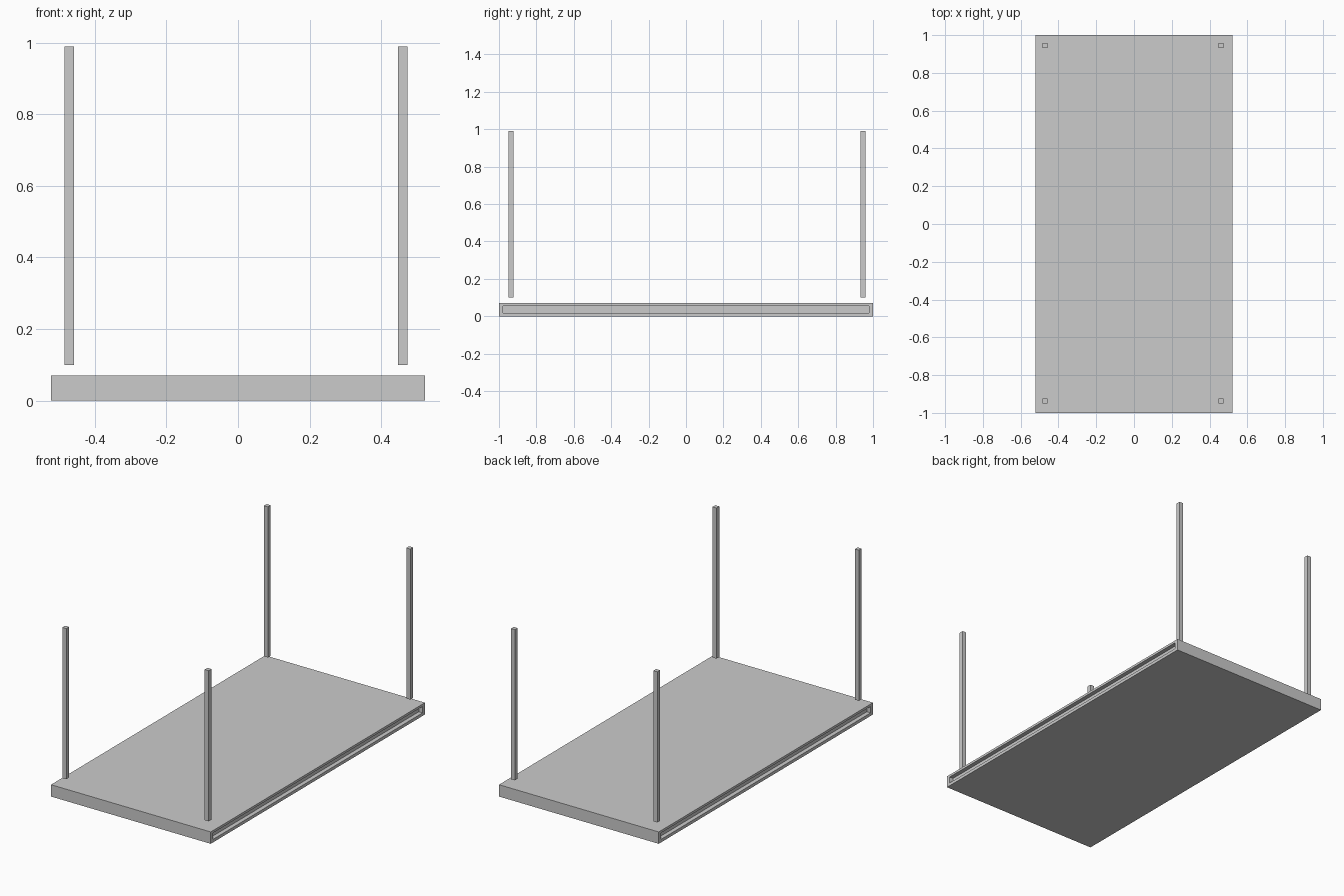
import bpy, bmesh
from mathutils import Matrix, Vector

if "Cube" in bpy.data.objects:
    bpy.data.objects.remove(bpy.data.objects["Cube"])


def add_box(bm, lo, hi):
    lo, hi = Vector(lo), Vector(hi)
    size = hi - lo
    mat = Matrix.Translation((lo + hi) / 2) @ Matrix.Diagonal((*size, 1))
    bmesh.ops.create_cube(bm, size=1, matrix=mat)


def finish(bm, name):
    bmesh.ops.recalc_face_normals(bm, faces=bm.faces)
    mesh = bpy.data.meshes.new(name)
    bm.to_mesh(mesh)
    bm.free()
    obj = bpy.data.objects.new(name, mesh)
    bpy.context.collection.objects.link(obj)


# Base slab with a shallow long recess in each of the two long edges
HX, HY, TOP = 0.522, 1.0, 0.07
SLOT_Y, SLOT_LOW, SLOT_HIGH, DEPTH = 0.978, 0.018, 0.056, 0.025
bm = bmesh.new()
add_box(bm, (-HX, -HY, 0), (HX, HY, TOP))
bm.normal_update()
for face in [f for f in bm.faces if abs(f.normal.x) > 0.9]:
    sign = 1 if face.normal.x > 0 else -1
    # rim of the recess
    bmesh.ops.inset_region(bm, faces=[face], thickness=0.01)
    for v in face.verts:
        v.co.y = SLOT_Y if v.co.y > 0 else -SLOT_Y
        v.co.z = SLOT_HIGH if v.co.z > TOP / 2 else SLOT_LOW
    # recess floor, pushed inwards with new side walls
    bmesh.ops.inset_region(bm, faces=[face], thickness=0.0001)
    for v in face.verts:
        v.co.x = sign * (HX - DEPTH)
        v.co.y = SLOT_Y if v.co.y > 0 else -SLOT_Y
        v.co.z = SLOT_HIGH if v.co.z > TOP / 2 else SLOT_LOW
finish(bm, "base_slab")

# Four square corner posts, floating just above the slab
R = 0.013
for side, x in (("left", -0.471), ("right", 0.46)):
    for end, y in (("front", -0.936), ("back", 0.946)):
        bm = bmesh.new()
        add_box(bm, (x - R, y - R, 0.10), (x + R, y + R, 0.99))
        finish(bm, f"{end}_{side}_post")
